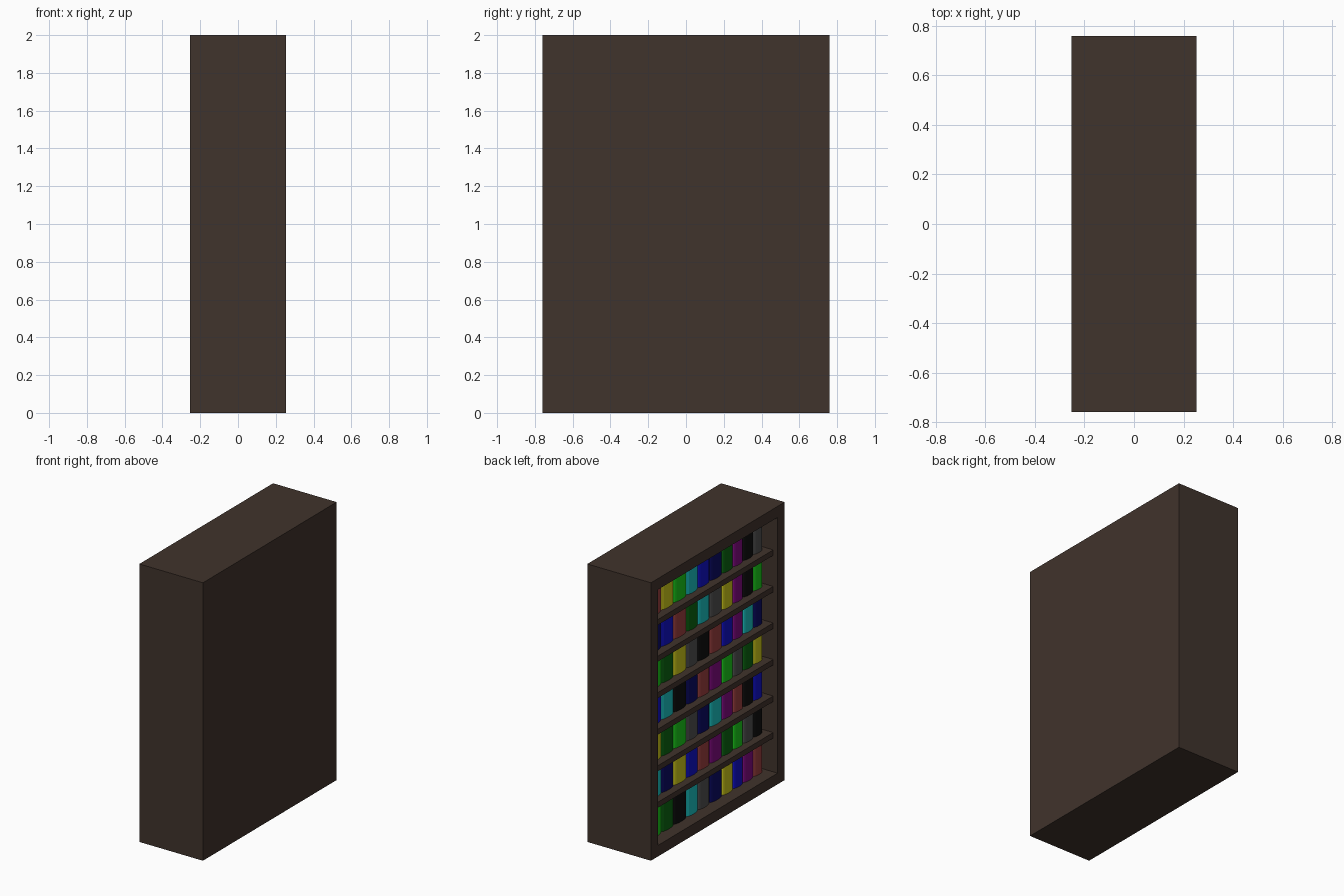
import bpy, bmesh, math

if "Cube" in bpy.data.objects:
    bpy.data.objects.remove(bpy.data.objects["Cube"])

def material(name, rgb):
    m = bpy.data.materials.new(name)
    m.diffuse_color = (*rgb, 1)
    m.use_nodes = True
    m.node_tree.nodes["Principled BSDF"].inputs["Base Color"].default_value = m.diffuse_color
    return m

WOOD = material("dark_wood", (0.051, 0.033, 0.025))
PALETTE = {
    "Y": material("yellow", (0.62, 0.58, 0.01)), "G": material("green", (0.01, 0.6, 0.01)),
    "C": material("cyan", (0.01, 0.55, 0.55)), "B": material("blue", (0.005, 0.005, 0.6)),
    "N": material("navy", (0.003, 0.003, 0.13)), "D": material("dark_green", (0.003, 0.13, 0.005)),
    "P": material("purple", (0.22, 0.003, 0.22)), "K": material("black", (0.004, 0.004, 0.004)),
    "A": material("grey", (0.08, 0.08, 0.08)), "R": material("red", (0.33, 0.05, 0.05)),
}
W, D, H, T = 0.253, 0.76, 2.0, 0.08     # half depth (x), half width (y), height, board

def finish(name, bm, mat):
    bmesh.ops.recalc_face_normals(bm, faces=bm.faces)
    me = bpy.data.meshes.new(name)
    bm.to_mesh(me)
    bm.free()
    me.materials.append(mat)
    ob = bpy.data.objects.new(name, me)
    bpy.context.collection.objects.link(ob)
    return ob

def prism(name, outline, z0, z1, mat):
    bm = bmesh.new()
    face = bm.faces.new([bm.verts.new((x, y, z0)) for x, y in outline])
    ext = bmesh.ops.extrude_face_region(bm, geom=[face])
    bmesh.ops.translate(bm, vec=(0, 0, z1 - z0),
                        verts=[v for v in ext["geom"] if isinstance(v, bmesh.types.BMVert)])
    return finish(name, bm, mat)

# Case: one block whose open side (-x) is inset and pushed in
bm = bmesh.new()
bmesh.ops.create_cube(bm, size=1)
for v in bm.verts:
    v.co = (v.co.x * 2 * W, v.co.y * 2 * D, (v.co.z + 0.5) * H)
bm.normal_update()
front = min(bm.faces, key=lambda f: f.calc_center_median().x)
bmesh.ops.inset_region(bm, faces=[front], thickness=T, use_even_offset=True)
ext = bmesh.ops.extrude_face_region(bm, geom=[front])
bmesh.ops.translate(bm, vec=(2 * W - T, 0, 0),
                    verts=[v for v in ext["geom"] if isinstance(v, bmesh.types.BMVert)])
if front.is_valid:
    bmesh.ops.delete(bm, geom=[front], context="FACES_ONLY")
finish("case", bm, WOOD)

# Shelves
pitch = (H - 2 * T) / 7
x0, x1, y1 = -W + 0.035, W - T, D - T
for k in range(1, 7):
    z = T + k * pitch
    prism(f"shelf_{k}", [(x0, -y1), (x1, -y1), (x1, y1), (x0, y1)], z - 0.02, z + 0.02, WOOD)

# Books with rounded spines; each row listed from +y to -y, top row first
ROWS = ["RYGCBNDPKA", "NBRDCAYPKG", "GDYAKRBPCN", "BCKNRPGADY",
        "YDGANCPRKB", "CNYBRPDGAK", "GDKCANYBPR"]
EDGES = [0.12, 0.26, 0.40, 0.545, 0.675, 0.81, 0.95, 1.075, 1.19, 1.305, 1.41]
for r, row in enumerate(ROWS):
    level = 6 - r
    z = T + level * pitch + (0.02 if level else 0)
    for i, c in enumerate(row):
        ya, yb = D - EDGES[i] - 0.003, D - EDGES[i + 1] + 0.003
        mid, half = (ya + yb) / 2, (ya - yb) / 2
        outline = [(0.14, yb), (0.14, ya)]
        for s in range(9):
            a = math.pi * s / 8
            outline.append((-W + 0.105 - 0.018 * math.sin(a), mid + half * math.cos(a)))
        prism(f"book_{r + 1}_{i + 1}", outline, z, z + 0.2, PALETTE[c])
